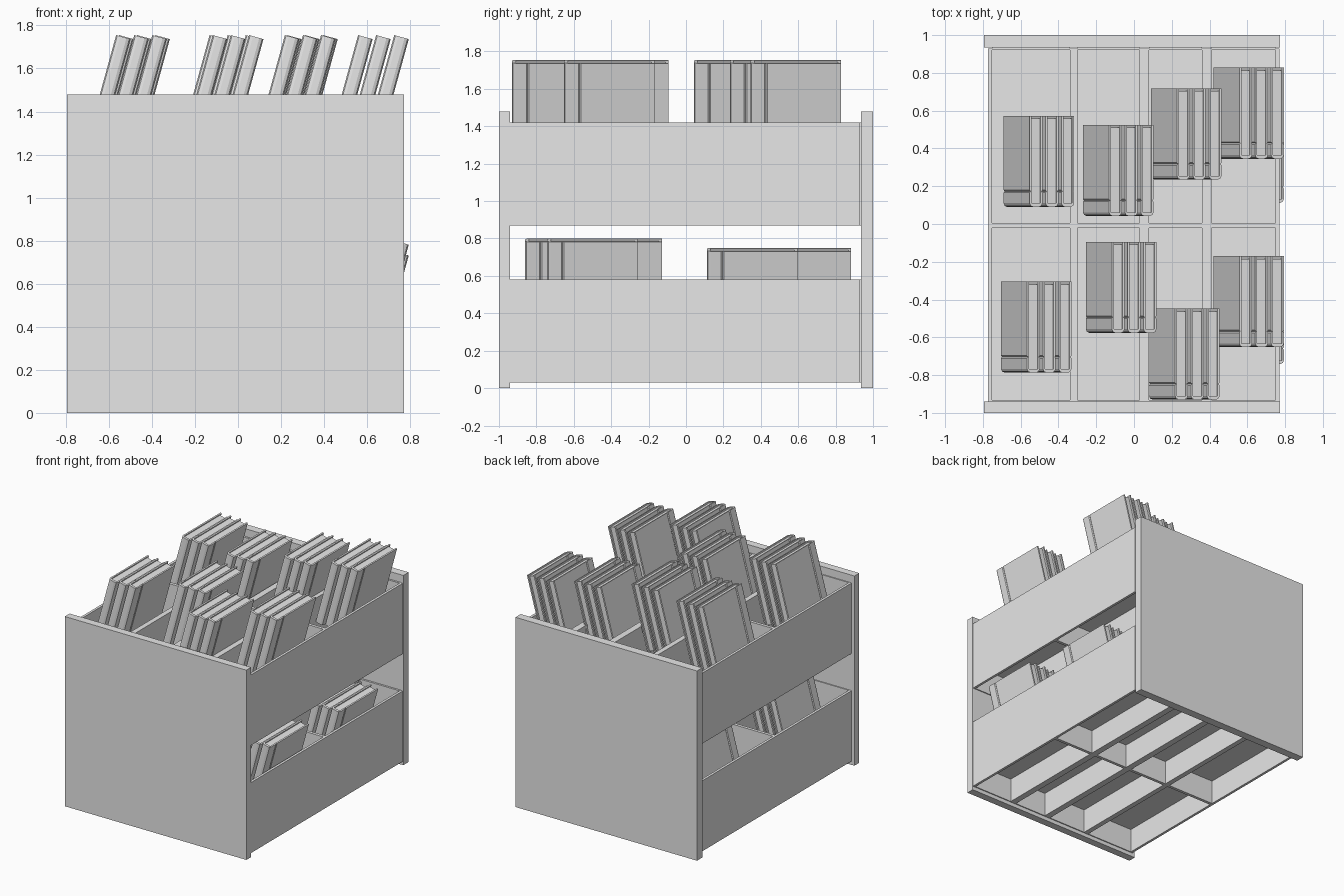
import bpy, bmesh, math
from mathutils import Matrix

cube = bpy.data.objects.get("Cube")
if cube:
    bpy.data.objects.remove(cube)

grey = bpy.data.materials.new("plain_grey")
grey.use_nodes = True
grey.diffuse_color = (0.8, 0.8, 0.8, 1)
grey.node_tree.nodes["Principled BSDF"].inputs["Base Color"].default_value = (0.8, 0.8, 0.8, 1)


def finish(name, bm):
    bmesh.ops.recalc_face_normals(bm, faces=bm.faces)
    mesh = bpy.data.meshes.new(name)
    bm.to_mesh(mesh)
    bm.free()
    mesh.materials.append(grey)
    obj = bpy.data.objects.new(name, mesh)
    bpy.context.collection.objects.link(obj)
    return obj


def add_box(bm, xs, ys, zs):
    size = [b - a for a, b in (xs, ys, zs)]
    mid = [(a + b) / 2 for a, b in (xs, ys, zs)]
    bmesh.ops.create_cube(bm, size=1, matrix=Matrix.Translation(mid) @ Matrix.Diagonal((*size, 1)))


def box(name, xs, ys, zs):
    bm = bmesh.new()
    add_box(bm, xs, ys, zs)
    return finish(name, bm)


# End panels
LEFT, RIGHT = -0.795, 0.772
box("front_panel", (LEFT, RIGHT), (-1, -0.94), (0, 1.48))
box("back_panel", (LEFT, RIGHT), (0.935, 1), (0, 1.48))

# Two open trays, each split into four columns and two rows
COLUMN_WALLS = [(-0.772, -0.752), (-0.34, -0.30), (0.03, 0.08), (0.36, 0.41), (0.75, 0.77)]
ROW_WALLS = [(-0.94, -0.932), (-0.02, 0.004), (0.92, 0.935)]


def tray(name, base):
    rim = base + 0.55
    for i, xs in enumerate(COLUMN_WALLS):
        box(f"{name}_column_wall_{i}", xs, (-0.94, 0.93), (base, rim))
    for i, ys in enumerate(ROW_WALLS):
        bm = bmesh.new()
        for a, b in zip(COLUMN_WALLS, COLUMN_WALLS[1:]):
            add_box(bm, (a[1], b[0]), ys, (base, rim))
        finish(f"{name}_row_wall_{i}", bm)
    bm = bmesh.new()
    for a, b in zip(COLUMN_WALLS, COLUMN_WALLS[1:]):
        for c, d in zip(ROW_WALLS, ROW_WALLS[1:]):
            add_box(bm, (a[1], b[0]), (c[1], d[0]), (base + 0.19, base + 0.22))
    finish(f"{name}_floor", bm)


tray("lower_tray", 0.03)
tray("upper_tray", 0.87)

# One book: a folded cover with a rounded spine and hinge groove, and a page block
THICK, DEEP, TALL, BOARD = 0.07, 0.483, 0.519, 0.011
TILT = math.radians(15.4)


def book_mesh():
    bm = bmesh.new()
    half = [(0, DEEP), (0, 0.09), (0.005, 0.083), (0, 0.076), (0, 0.02), (0.006, 0.006), (0.02, 0)]
    outer = half + [(THICK - x, y) for x, y in reversed(half)]
    inner = [(THICK - BOARD, DEEP), (THICK - BOARD, 0.02), (BOARD, 0.02), (BOARD, DEEP)]
    face = bm.faces.new([bm.verts.new((x, y, 0)) for x, y in outer + inner])
    top = bmesh.ops.extrude_face_region(bm, geom=[face])["geom"]
    bmesh.ops.translate(bm, verts=[v for v in top if isinstance(v, bmesh.types.BMVert)], vec=(0, 0, TALL))
    add_box(bm, (BOARD, THICK - BOARD), (0.02, DEEP - 0.015), (0.01, TALL - 0.01))
    obj = finish("book", bm)
    mesh = obj.data
    bpy.data.objects.remove(obj)
    return mesh


BOOK = book_mesh()


# Leaning groups of three books
def book_group(name, x, y, top):
    z = top - TALL * math.cos(TILT)
    for i in range(3):
        book = bpy.data.objects.new(f"{name}_book_{i}", BOOK)
        book.location = (x + i * 0.084, y, z)
        book.rotation_euler = (0, TILT, 0)
        bpy.context.collection.objects.link(book)


ROWS = {
    "upper_front": (1.755, [(-0.704, -0.787), (-0.255, -0.577), (0.08, -0.93), (0.42, -0.652)]),
    "upper_back": (1.755, [(-0.69, 0.09), (-0.27, 0.042), (0.09, 0.235), (0.42, 0.345)]),
    "lower_front": (0.80, [(-0.70, -0.75), (-0.255, -0.612), (0.08, -0.86), (0.42, -0.742)]),
    "lower_back": (0.75, [(-0.69, 0.23), (-0.27, 0.23), (0.09, 0.40), (0.42, 0.112)]),
}
for row, (top, spots) in ROWS.items():
    for i, (x, y) in enumerate(spots):
        book_group(f"{row}_{i}", x, y, top)
